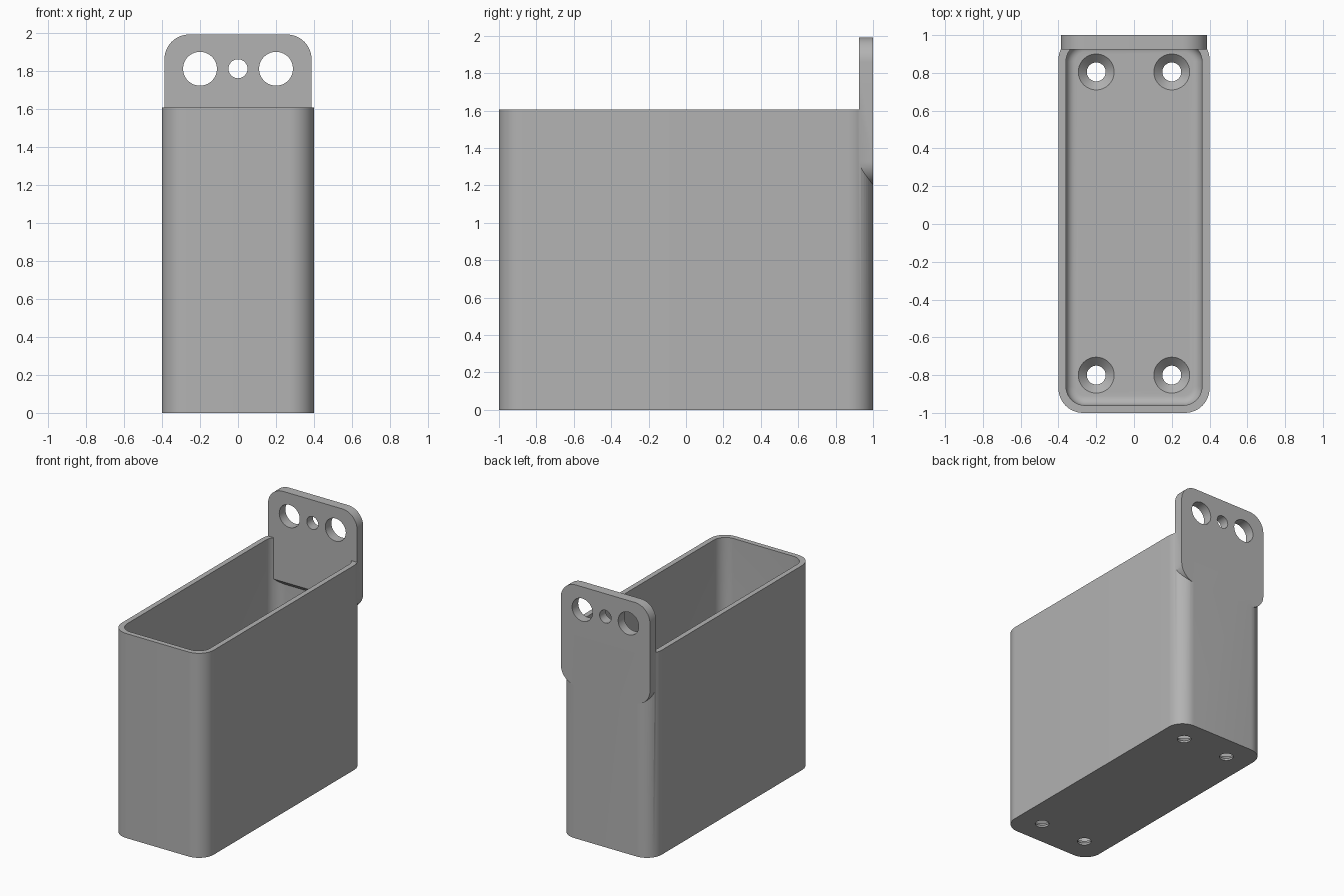
import bpy, bmesh, math
from mathutils import Vector

if "Cube" in bpy.data.objects:
    bpy.data.objects.remove(bpy.data.objects["Cube"], do_unlink=True)

grey = bpy.data.materials.new("plain_grey")
grey.use_nodes = True
grey.diffuse_color = (0.45, 0.45, 0.45, 1)
grey.node_tree.nodes["Principled BSDF"].inputs["Base Color"].default_value = (0.45, 0.45, 0.45, 1)


def rounded_rect(hw, hh, r, steps=12):
    """Counter-clockwise outline of a rounded rectangle."""
    pts = []
    for i, (sx, sy) in enumerate([(1, 1), (-1, 1), (-1, -1), (1, -1)]):
        for k in range(steps + 1):
            a = (i + k / steps) * math.pi / 2
            pts.append((sx * (hw - r) + r * math.cos(a), sy * (hh - r) + r * math.sin(a)))
    return pts


def circle(r, n=48):
    return [(r * math.cos(2 * math.pi * i / n), r * math.sin(2 * math.pi * i / n)) for i in range(n)]


def loft(name, rings):
    """Closed solid through stacked rings of 3D points."""
    bm = bmesh.new()
    loops = [[bm.verts.new(p) for p in ring] for ring in rings]
    n = len(loops[0])
    for a, b in zip(loops, loops[1:]):
        for i in range(n):
            j = (i + 1) % n
            bm.faces.new((a[i], a[j], b[j], b[i]))
    bm.faces.new(loops[0][::-1])
    bm.faces.new(loops[-1])
    bmesh.ops.recalc_face_normals(bm, faces=bm.faces)
    me = bpy.data.meshes.new(name)
    bm.to_mesh(me)
    bm.free()
    ob = bpy.data.objects.new(name, me)
    bpy.context.collection.objects.link(ob)
    me.materials.append(grey)
    return ob


def upright(pts, z, cx=0, cy=0):
    return [(cx + x, cy + y, z) for x, y in pts]


def facing(pts, y, cx, cz):
    return [(cx + x, y, cz + z) for x, z in pts]


def combine(target, tool, operation):
    """Apply a boolean and remove the tool object."""
    tool.hide_render = True
    mod = target.modifiers.new("bool", "BOOLEAN")
    mod.operation, mod.object, mod.solver = operation, tool, "EXACT"
    bpy.context.view_layer.objects.active = target
    bpy.ops.object.modifier_apply(modifier=mod.name)
    bpy.data.objects.remove(tool, do_unlink=True)


HEIGHT, FLOOR, FILLET = 1.605, 0.06, 0.05

# Box body
outline = rounded_rect(0.4, 1.0, 0.13)
body = loft("holder_box", [upright(outline, 0), upright(outline, HEIGHT)])

# Mounting plate with rounded corners and a sloped underside
tab = rounded_rect(0.387, 0.395, 0.13)
plate = loft("mounting_plate", [facing(tab, 0.924, 0, 1.595), facing(tab, 1.0, 0, 1.595)])
bm = bmesh.new()
bm.from_mesh(plate.data)
cut = bmesh.ops.bisect_plane(bm, geom=bm.verts[:] + bm.edges[:] + bm.faces[:],
                             plane_co=Vector((0, 0.924, 1.28)),
                             plane_no=Vector((0, -1, -1)), clear_outer=True)
bmesh.ops.holes_fill(bm, edges=[e for e in bm.edges if e.is_boundary])
bmesh.ops.recalc_face_normals(bm, faces=bm.faces)
bm.to_mesh(plate.data)
bm.free()

# Cavity with a filleted floor
rings = []
for k in range(7):
    a = k / 6 * math.pi / 2
    inset = FILLET * (1 - math.sin(a))
    ring = rounded_rect(0.36 - inset, 0.96 - inset, 0.1 - inset)
    rings.append(upright(ring, FLOOR + FILLET * (1 - math.cos(a))))
rings.append(upright(rounded_rect(0.36, 0.96, 0.1), HEIGHT + 0.1))
combine(body, loft("cavity_cutter", rings), "DIFFERENCE")
combine(body, plate, "UNION")

# Countersunk floor holes
for x in (-0.2, 0.2):
    for y in (-0.8, 0.805):
        profile = [(0.05, -0.1), (0.05, FLOOR - 0.045), (0.095, FLOOR), (0.095, FLOOR + 0.02)]
        tool = loft("screw_cutter", [upright(circle(r), z, x, y) for r, z in profile])
        combine(body, tool, "DIFFERENCE")

# Plate holes
for x, r in ((-0.2, 0.089), (0, 0.05), (0.2, 0.089)):
    tool = loft("plate_hole_cutter", [facing(circle(r), y, x, 1.81) for y in (0.8, 1.1)])
    combine(body, tool, "DIFFERENCE")

bpy.ops.object.select_all(action="DESELECT")
body.select_set(True)
bpy.context.view_layer.objects.active = body
bpy.ops.object.shade_smooth_by_angle(angle=math.radians(30))
